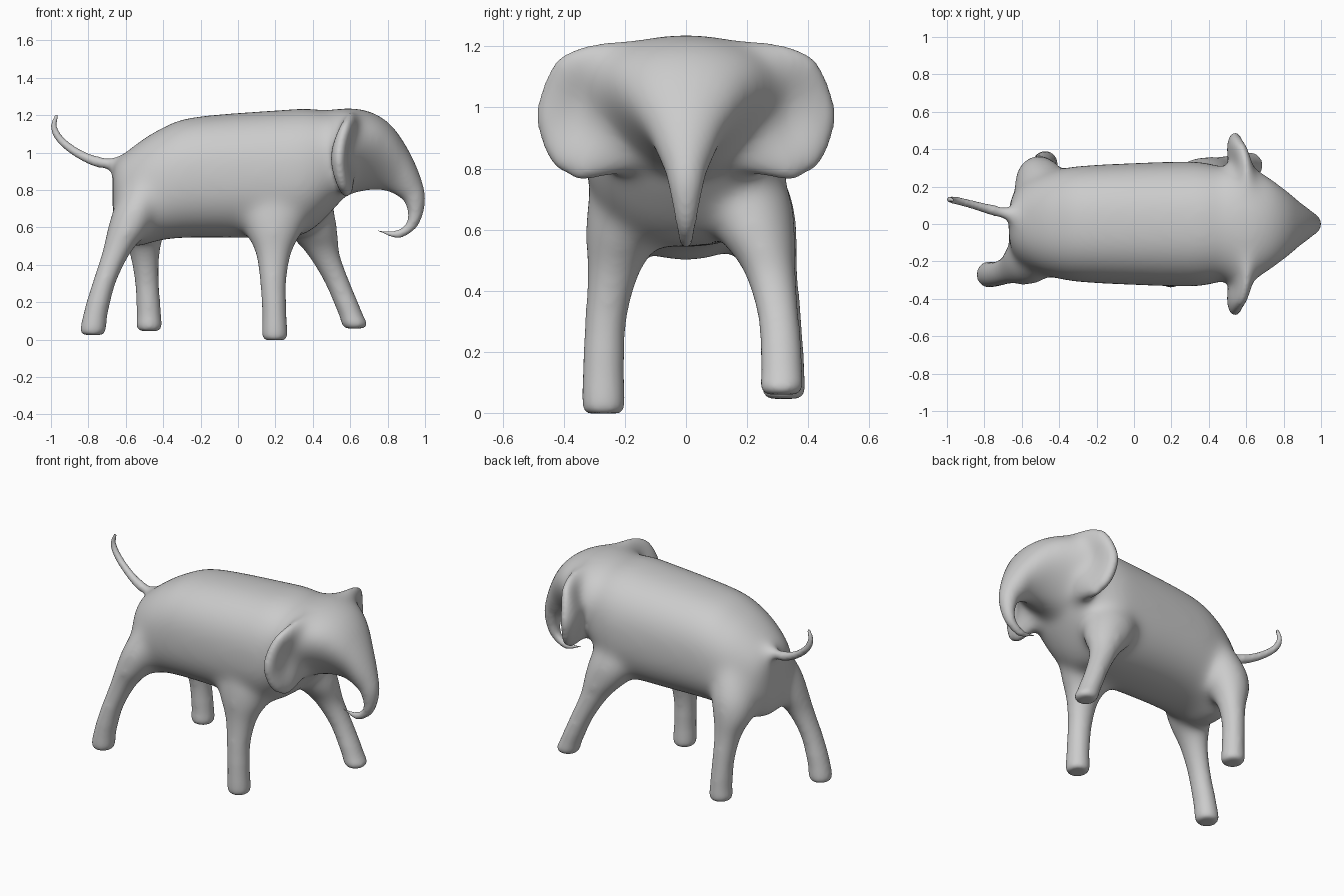
import bpy, bmesh
from math import cos, sin, pi, copysign, atan2

if "Cube" in bpy.data.objects:
    bpy.data.objects.remove(bpy.data.objects["Cube"])

bm = bmesh.new()


def spline(rows, steps=5):
    """Catmull-Rom interpolation of rows of numbers."""
    out = []
    for i in range(len(rows) - 1):
        a, b, c, d = rows[max(i - 1, 0)], rows[i], rows[i + 1], rows[min(i + 2, len(rows) - 1)]
        for k in range(steps):
            t = k / steps
            out.append([0.5 * (2 * q + (r - p) * t + (2 * p - 5 * q + 4 * r - s) * t * t
                               + (3 * q - p - 3 * r + s) * t ** 3) for p, q, r, s in zip(a, b, c, d)])
    return out + [list(rows[-1])]


def loft(rings):
    """Closed shell through rings of points."""
    vs = [[bm.verts.new(p) for p in r] for r in rings]
    n = len(vs[0])
    for a, b in zip(vs, vs[1:]):
        for i in range(n):
            j = (i + 1) % n
            bm.faces.new((a[i], a[j], b[j], b[i]))
    bm.faces.new(vs[0][::-1])
    bm.faces.new(vs[-1])


def power(v, e):
    return copysign(abs(v) ** e, v)


def ramp(v, lo, hi, low):
    """Blend from low at lo up to 1 at hi."""
    t = min(max((v - lo) / (hi - lo), 0), 1)
    return low + (1 - low) * t


ANGLES = [2 * pi * i / 32 for i in range(32)]

# torso: x, bottom z, top z, half width
torso = [(-.67, .62, .93, .1), (-.63, .52, .975, .19), (-.54, .495, 1.05, .25), (-.42, .53, 1.125, .29),
         (-.24, .545, 1.19, .315), (.25, .545, 1.23, .335), (.4, .59, 1.235, .325), (.56, .75, 1.2, .28)]
loft([[(x, w * power(cos(a), .85), (lo + hi) / 2 + (hi - lo) / 2 * power(sin(a), .85)) for a in ANGLES]
      for x, lo, hi, w in spline(torso)])

# head and trunk: upper x, z, lower x, z, half width, narrowing of the lower half
head = [(.46, 1.225, .5, .74, .32, .1), (.6, 1.24, .58, .77, .4, .4), (.72, 1.215, .66, .79, .345, .55),
        (.82, 1.145, .75, .8, .25, .55), (.91, 1.015, .82, .785, .15, .45), (.975, .87, .88, .75, .08, .15),
        (1, .75, .905, .7, .052, 0), (.975, .635, .908, .645, .036, 0), (.92, .57, .886, .606, .026, 0),
        (.84, .541, .832, .583, .02, 0), (.722, .58, .727, .598, .011, 0)]
loft([[(ux + (lx - ux) * (1 - sin(a)) / 2, w * cos(a) * (1 - k * (1 - sin(a)) / 2),
        uz + (lz - uz) * (1 - sin(a)) / 2) for a in ANGLES]
      for ux, uz, lx, lz, w, k in spline(head)])

# ears: outline y, z swept through a lens profile, curling forward at top and bottom
outline = spline([(.05, 1.23), (.25, 1.225), (.35, 1.205), (.435, 1.14), (.488, 1), (.477, .9),
                  (.44, .82), (.385, .775), (.32, .752), (.05, .82)], 4)
lens = [(.5 + .5 * sin(t * pi / 12) ** .6, .54 - .045 * cos(t * pi / 12)) for t in range(13)]
for side in (-1, 1):
    loft([[(x + .05 * ((z - .96) / .23) ** 2, side * (.2 + (y - .2) * s), .99 + (z - .99) * s)
           for y, z in outline] for s, x in lens])


def leg(foot, xs, hip):
    """Foot position, x of the leg at set heights, width of the hip; all legs share one profile."""
    fx, fy, fz = foot
    rows = [(fx, fy, fz, .048, .05), (fx, fy, fz + .025, .067, .069)]
    heights = (.15, .31, .47, .58, .72, .95)
    lean = (1, .97, .87, .74, .62, .42)
    radii = (.064, .067, .088, .128, .145, .1)
    for i, x in enumerate(xs):
        grow = 1 + (hip - 1) * min(i, 4) / 4
        rows.append((x, fy * lean[i], heights[i], radii[i] * grow, radii[i] + .003))
    loft([[(x + rx * cos(a), y + ry * sin(a), z) for a in ANGLES] for x, y, z, rx, ry in spline(rows, 4)])


leg((.197, -.27, -.002), (.194, .188, .19, .19, .19, .19), 1.3)       # near front leg
leg((.622, .313, .06), (.597, .529, .45, .395, .34, .3), 1.15)        # far front leg
leg((-.775, -.27, .025), (-.759, -.714, -.648, -.59, -.535, -.45), .85)  # near back leg
leg((-.475, .32, .046), (-.477, -.487, -.5, -.51, -.49, -.43), .95)   # far back leg

# tail: x, y, z, radius
tail = spline([(-.54, .02, .92, .09), (-.63, .035, .935, .058), (-.7, .06, .942, .034), (-.78, .08, .96, .027),
               (-.87, .105, 1.005, .023), (-.95, .125, 1.07, .021), (-.985, .13, 1.14, .017),
               (-.965, .13, 1.207, .01)])
rings = []
for i, (x, y, z, r) in enumerate(tail):
    p, q = tail[max(i - 1, 0)], tail[min(i + 1, len(tail) - 1)]
    d = atan2(q[2] - p[2], q[0] - p[0])
    rings.append([(x - r * sin(d) * cos(a), y + r * sin(a), z + r * cos(d) * cos(a)) for a in ANGLES])
loft(rings)

bmesh.ops.recalc_face_normals(bm, faces=bm.faces)
mesh = bpy.data.meshes.new("elephant")
bm.to_mesh(mesh)
bm.free()
obj = bpy.data.objects.new("elephant", mesh)
bpy.context.collection.objects.link(obj)
bpy.context.view_layer.objects.active = obj
obj.select_set(True)

# fuse all parts into one skin
fuse = obj.modifiers.new("fuse", 'REMESH')
fuse.mode = 'VOXEL'
fuse.voxel_size = .011
bpy.ops.object.modifier_apply(modifier=fuse.name)

# soften the joins, keeping feet, ear rims, trunk and tail
group = obj.vertex_groups.new(name="soften")
for v in obj.data.vertices:
    x, y, z = v.co
    weight = ramp(z, .2, .5, .06)
    if x > .4 and z > .7:
        weight = min(weight, ramp(-abs(y), -.42, -.3, .12))
    if x > .68 and z > .5:
        weight = min(weight, ramp(-x, -.85, -.68, .03))
    if x < -.65 and z > .85:
        weight = min(weight, ramp(x, -.74, -.66, .03))
    group.add([v.index], weight, 'REPLACE')
soft = obj.modifiers.new("soften", 'SMOOTH')
soft.factor = .5
soft.iterations = 130
soft.vertex_group = group.name
bpy.ops.object.modifier_apply(modifier=soft.name)
bpy.ops.object.shade_smooth()
